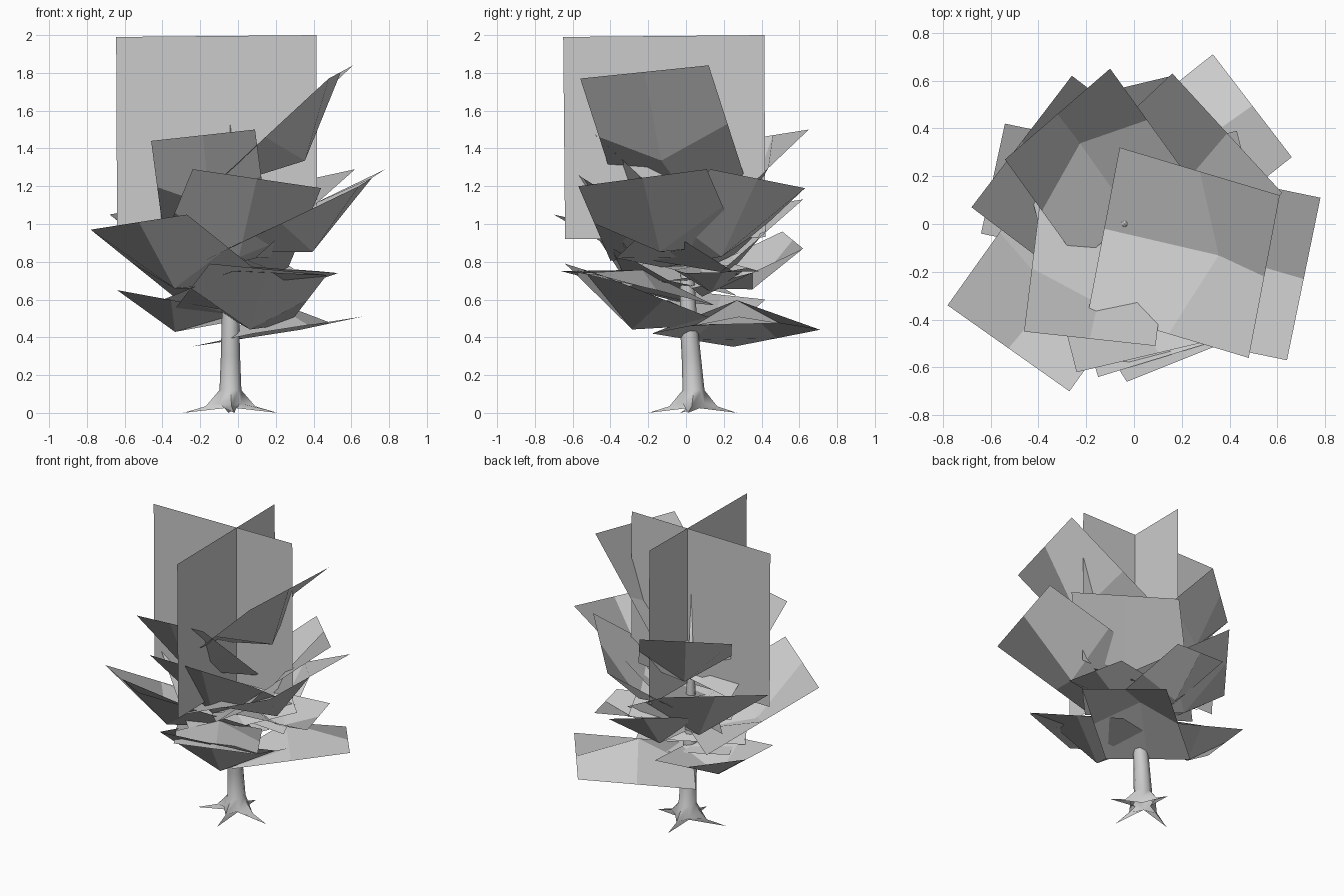
import bpy
from math import sin, cos, radians
from mathutils import Vector as V

if "Cube" in bpy.data.objects:
    bpy.data.objects.remove(bpy.data.objects["Cube"])


def make(name, verts, faces):
    me = bpy.data.meshes.new(name)
    me.from_pydata([tuple(v) for v in verts], [], faces)
    ob = bpy.data.objects.new(name, me)
    bpy.context.collection.objects.link(ob)
    return ob


# Foliage card: rectangle split 2 x 2, its middle pushed along the normal
def card(name, p1, p2, root, side=1):
    p1, p2, root = V(p1), V(p2), V(root)
    half = (p2 - p1) / 2
    far = (p1 + p2) / 2
    n = half.cross(root - far).normalized()
    if n.z > 0:
        n = -n
    verts = []
    for i in range(3):
        for j in range(3):
            v = far.lerp(root, i / 2) + half * (j - 1)
            if i == j == 1:
                v += n * half.length * 0.62 * side
            verts.append(v)
    faces = [(k, k + 1, k + 4, k + 3) for k in (0, 1, 3, 4)]
    return make(name, verts, faces)


# Far edge corners, then middle of the edge at the trunk
card("leaf_top_right", (.48, -.56, 1.77), (.61, .12, 1.84), (-.125, -.02, 1.185))
card("leaf_top_front", (-.46, -.45, 1.44), (.09, -.51, 1.50), (-.12, .05, .98))
card("leaf_top_back", (-.54, .27, 1.44), (-.10, .65, 1.50), (-.01, .03, 1.06))
card("leaf_mid_right", (.64, -.57, 1.20), (.78, .11, 1.29), (-.11, -.06, .85))
card("leaf_mid_front", (-.24, -.62, 1.29), (.44, -.46, 1.19), (-.09, .20, .78))
card("leaf_mid_back_right", (.16, .63, 1.19), (.62, .13, 1.29), (-.14, -.12, .77))
card("leaf_mid_back_left", (-.68, .07, 1.05), (-.26, .62, 1.13), (.12, -.10, .70))
card("leaf_mid_front_left", (-.78, -.34, .97), (-.27, -.70, 1.05), (-.09, .09, .66))
card("leaf_low_back", (.16, .62, .87), (-.30, .51, .96), (.06, .03, .66))
card("leaf_low_right", (.53, .0, .74), (.43, .39, .75), (.0, .07, .78))
card("leaf_low_front", (-.15, -.64, .79), (.47, -.45, .73), (-.04, .12, .50))
card("leaf_low_front_right", (-.03, -.66, .75), (.47, -.46, .73), (-.17, .05, .58), -.6)
card("leaf_low_left", (-.64, -.04, .65), (-.54, .42, .60), (-.02, .07, .52))
card("leaf_low_back_right", (.33, .71, .44), (.66, .28, .51), (-.085, .035, .385), -1)

# Two crossed upright cards at the crown
make("crown_across", [(-.64, 0, .93), (.42, 0, .93), (.415, 0, 2), (-.645, 0, 1.99)], [(0, 1, 2, 3)])
make("crown_along", [(-.01, -.64, .92), (-.01, .42, .93), (-.01, .415, 2), (-.01, -.65, 1.99)], [(0, 1, 2, 3)])

# Trunk: tapering 8-sided rings, with a four-pointed root flare at the foot
tips = [(.21, .01), (-.05, .27), (-.29, -.03), (-.02, -.2)]
rings = [(.025, .045, .04, 1.0), (.05, .08, .04, .3), (.12, .058, .04, 0), (.3, .051, .028, 0),
         (.5, .046, .012, 0), (.8, .034, .005, 0), (1.1, .018, 0, 0)]
verts, faces = [], []
for z, r, cy, flare in rings:
    for k in range(8):
        a = radians(45 * k)
        p = V((-.04 + r * cos(a), cy + r * sin(a), z))
        if k % 2 == 0 and flare:
            p = p.lerp(V((*tips[k // 2], .0)), flare)
        verts.append(p)
for i in range(len(rings) - 1):
    for k in range(8):
        a, b = i * 8 + k, i * 8 + (k + 1) % 8
        faces.append((a, b, b + 8, a + 8))
top = len(verts)
verts.append(V((-.04, 0, 1.55)))
faces += [(top - 8 + k, top - 8 + (k + 1) % 8, top) for k in range(8)]
trunk = make("trunk", verts, faces)
bpy.context.view_layer.objects.active = trunk
trunk.select_set(True)
bpy.ops.object.shade_smooth_by_angle(angle=radians(50))
